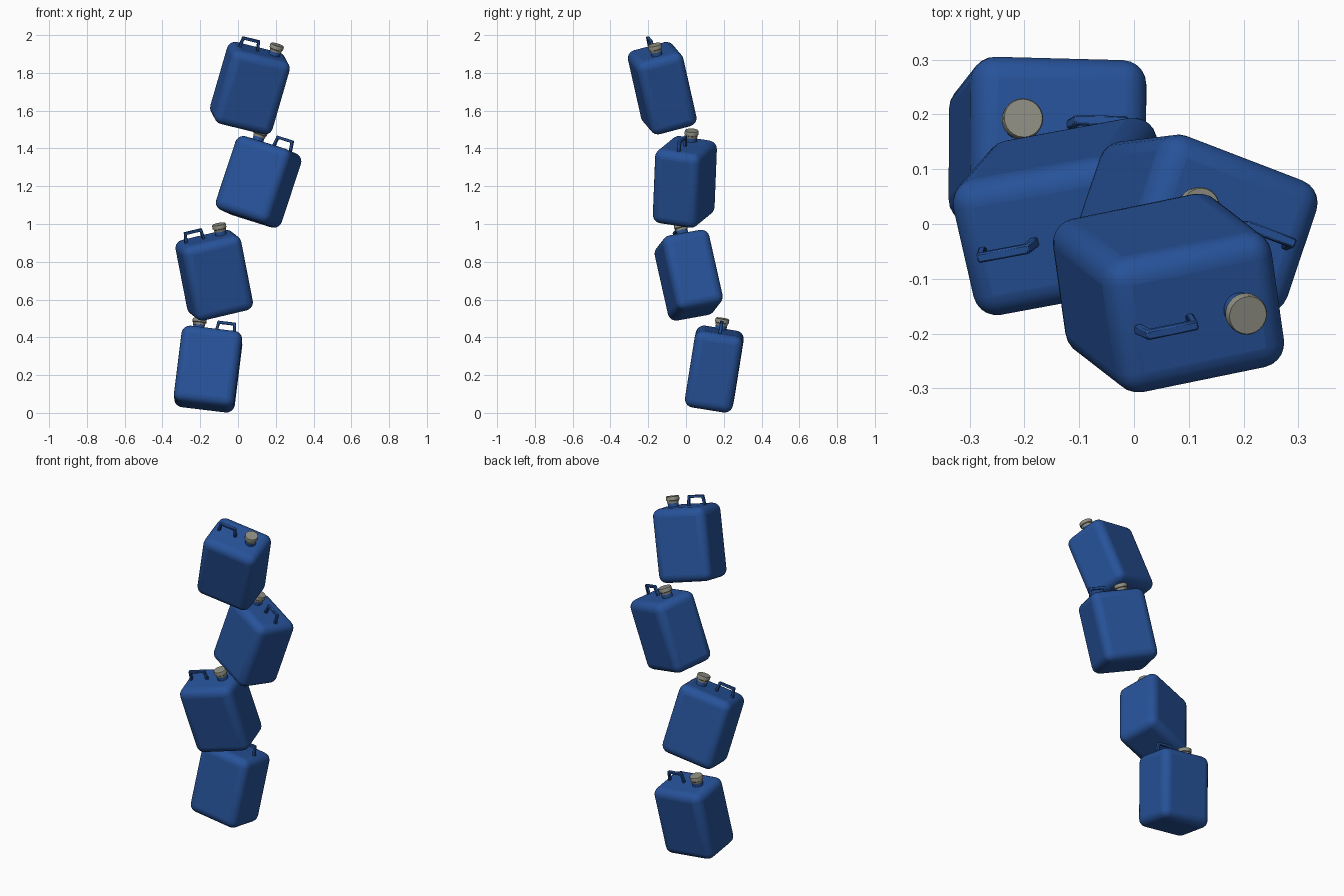
import bpy, bmesh, math
from mathutils import Matrix, Vector

old = bpy.data.objects.get("Cube")
if old:
    bpy.data.objects.remove(old, do_unlink=True)


def make_material(name, rgb):
    mat = bpy.data.materials.new(name)
    mat.use_nodes = True
    mat.diffuse_color = (*rgb, 1)
    mat.node_tree.nodes["Principled BSDF"].inputs["Base Color"].default_value = (*rgb, 1)
    return mat


BLUE = make_material("blue plastic", (0.02, 0.085, 0.32))
GREY = make_material("grey cap", (0.27, 0.27, 0.225))

WIDTH, DEPTH, HEIGHT, ROUND = 0.323, 0.257, 0.413, 0.045
TOP = HEIGHT / 2
CAP_X = 0.077


def finish(bm, name, mat, frame, bevel=0, segments=1):
    """Turn a bmesh into a smooth-shaded object placed in the can's frame."""
    bmesh.ops.recalc_face_normals(bm, faces=bm.faces)
    mesh = bpy.data.meshes.new(name)
    bm.to_mesh(mesh)
    bm.free()
    mesh.materials.append(mat)
    obj = bpy.data.objects.new(name, mesh)
    bpy.context.collection.objects.link(obj)
    obj.matrix_world = frame
    if bevel:
        mod = obj.modifiers.new("Rounding", "BEVEL")
        mod.width, mod.segments = bevel, segments
    bpy.ops.object.select_all(action="DESELECT")
    obj.select_set(True)
    bpy.context.view_layer.objects.active = obj
    bpy.ops.object.shade_smooth_by_angle(angle=math.radians(40))


def add_body(name, frame):
    bm = bmesh.new()
    bmesh.ops.create_cube(bm, size=1)
    bmesh.ops.scale(bm, vec=(WIDTH, DEPTH, HEIGHT), verts=bm.verts)
    finish(bm, name, BLUE, frame, ROUND, 5)


def add_lathe(name, mat, frame, profile):
    """Spin (radius, height) points about the filler axis."""
    bm = bmesh.new()
    verts = [bm.verts.new((CAP_X + r, 0, z)) for r, z in profile]
    edges = [bm.edges.new(pair) for pair in zip(verts, verts[1:])]
    bmesh.ops.spin(bm, geom=verts + edges, cent=(CAP_X, 0, 0), axis=(0, 0, 1),
                   angle=math.tau, steps=24)
    bmesh.ops.remove_doubles(bm, verts=bm.verts, dist=0.0001)
    finish(bm, name, mat, frame)


def add_handle(name, frame):
    """Flat bridge outline, thickened across the can."""
    half = [(0.058, TOP - 0.012), (0.049, TOP + 0.057),
            (0.036, TOP + 0.042), (0.043, TOP - 0.012)]
    outline = half[:2] + [(-x, z) for x, z in half[1::-1]]
    outline += [(-x, z) for x, z in half[:1:-1]] + half[2:]
    bm = bmesh.new()
    face = bm.faces.new([bm.verts.new((x - 0.067, -0.009, z)) for x, z in outline])
    new = bmesh.ops.extrude_face_region(bm, geom=[face])["geom"]
    bmesh.ops.translate(bm, vec=(0, 0.018, 0),
                        verts=[v for v in new if isinstance(v, bmesh.types.BMVert)])
    finish(bm, name, BLUE, frame, 0.003)


def can_frame(centre, lean, yaw, flipped):
    """Frame from a leaning up axis and the heading of the can's width."""
    up = Vector((*lean, 1)).normalized()
    a = math.radians(yaw)
    side = Vector((math.cos(a), math.sin(a), 0))
    side.z = -(side.x * up.x + side.y * up.y) / up.z
    side.normalize()
    if flipped:
        side = -side
    rot = Matrix((side, up.cross(side), up)).transposed()
    return Matrix.Translation(centre) @ rot.to_4x4()


# Stack, from the ground up: centre, lean, heading, cap side
cans = {
    "bottom": ((-0.158, 0.150, 0.232), (0.125, 0.160), -1.5, True),
    "lower": ((-0.126, 0.014, 0.729), (-0.195, -0.225), 10.5, False),
    "upper": ((0.109, -0.006, 1.223), (0.330, 0.040), -21, True),
    "top": ((0.063, -0.126, 1.719), (0.290, -0.225), 11.6, False),
}

for label, placing in cans.items():
    frame = can_frame(*placing)
    add_body(label + "_can_body", frame)
    add_handle(label + "_can_handle", frame)
    add_lathe(label + "_can_neck", BLUE, frame,
              [(0.030, TOP - 0.01), (0.030, TOP + 0.025)])
    add_lathe(label + "_can_cap", GREY, frame,
              [(0, TOP + 0.02), (0.031, TOP + 0.02), (0.033, TOP + 0.033),
               (0.037, TOP + 0.036), (0.037, TOP + 0.054),
               (0.035, TOP + 0.057), (0, TOP + 0.057)])
